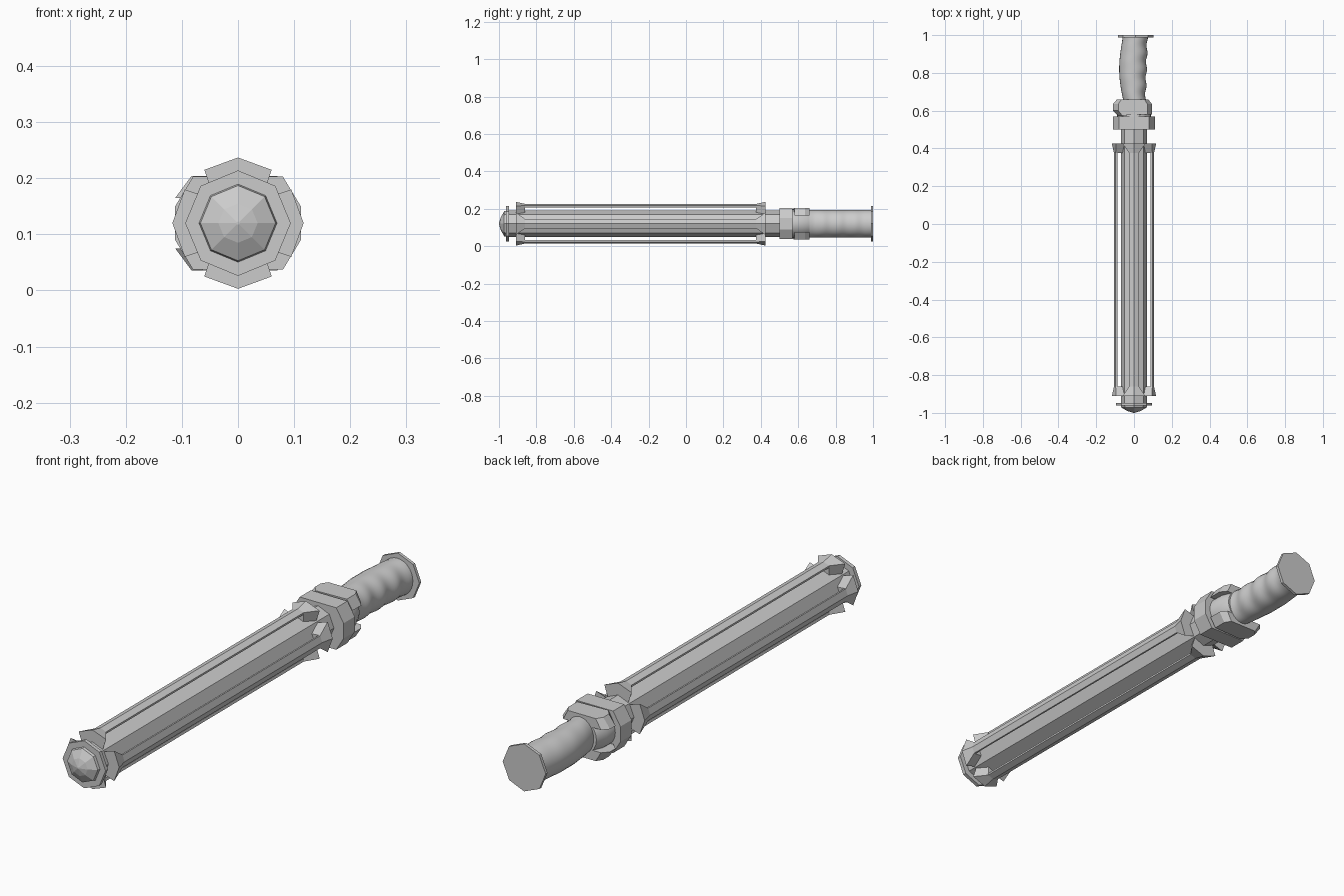
import bpy, bmesh, math
from math import sin, cos, pi

if "Cube" in bpy.data.objects:
    bpy.data.objects.remove(bpy.data.objects["Cube"])

ZC = 0.12  # height of the baton's long axis


def make(name, bm, smooth=False):
    bmesh.ops.recalc_face_normals(bm, faces=bm.faces)
    me = bpy.data.meshes.new(name)
    bm.to_mesh(me)
    bm.free()
    ob = bpy.data.objects.new(name, me)
    bpy.context.collection.objects.link(ob)
    ob.location.z = ZC
    if smooth:
        bpy.context.view_layer.objects.active = ob
        ob.select_set(True)
        bpy.ops.object.shade_smooth_by_angle(angle=math.radians(50))
        ob.select_set(False)
    return ob


def loft(name, sections, smooth=False, turn=0):
    """Skin a list of (y, [(x, z), ...]) cross-sections and cap both ends."""
    bm = bmesh.new()
    c, s = cos(turn), sin(turn)
    rings = [[bm.verts.new((x * c - z * s, y, x * s + z * c)) for x, z in pts]
             for y, pts in sections]
    n = len(rings[0])
    for a, b in zip(rings, rings[1:]):
        for i in range(n):
            j = (i + 1) % n
            bm.faces.new((a[i], a[j], b[j], b[i]))
    bm.faces.new(rings[0])
    bm.faces.new(rings[-1])
    return make(name, bm, smooth)


def ring(rx, rz=None, n=8, cx=0):
    rz = rz or rx
    return [(cx + rx * cos(2 * pi * i / n), rz * sin(2 * pi * i / n)) for i in range(n)]


def roof(peak, half, edge, base_half, base):
    """Ridged plate cross-section sitting on the +z side."""
    return [(0, peak), (half, edge), (base_half, base), (-base_half, base), (-half, edge)]


# Octagonal core, front flange and pointed tip
loft("core", [(-0.955, ring(0.07)), (0.51, ring(0.07))])
loft("front_flange", [(-0.962, ring(0.094)), (-0.947, ring(0.094))])
loft("tip", [(-0.96, ring(0.07)), (-0.972, ring(0.067)), (-0.99, ring(0.035)), (-1.0, ring(0.003))])

# Four rails, each held by a flared bracket at either end
wide = roof(0.117, 0.06, 0.095, 0.045, 0.05)
slim = roof(0.106, 0.025, 0.097, 0.023, 0.06)
rail = roof(0.106, 0.025, 0.097, 0.022, 0.087)
for k in range(4):
    a = k * pi / 2
    loft(f"rail_{k}", [(-0.9, rail), (0.41, rail)], turn=a)
    loft(f"front_bracket_{k}", [(-0.91, wide), (-0.86, slim)], turn=a)
    loft(f"rear_bracket_{k}", [(0.375, slim), (0.425, wide)], turn=a)

# Hexagonal collar behind the shaft
hexa = [(0.112, 0.03), (0.08, 0.083), (-0.08, 0.083), (-0.112, 0.03),
        (-0.112, -0.03), (-0.08, -0.083), (0.08, -0.083), (0.112, -0.03)]
loft("collar", [(0.5, hexa), (0.57, hexa)])

# Hand guard: rounded hub with a cut-cornered plate above and below
loft("guard_hub", [(0.565, ring(0.09, 0.078, 24)), (0.62, ring(0.088, 0.077, 24)),
                   (0.66, ring(0.07, 0.07, 24))], True)
outline = [(-0.085, 0.575), (-0.112, 0.6), (-0.112, 0.635), (-0.09, 0.66),
           (0.075, 0.66), (0.095, 0.635), (0.095, 0.58)]
for name, s in (("guard_plate_top", 1), ("guard_plate_bottom", -1)):
    bm = bmesh.new()
    lo = [bm.verts.new((x, y, s * 0.045)) for x, y in outline]
    hi = [bm.verts.new((x * 0.74, y, s * 0.084)) for x, y in outline]
    bm.faces.new(lo)
    bm.faces.new(hi)
    for i in range(len(lo)):
        j = (i + 1) % len(lo)
        bm.faces.new((lo[i], lo[j], hi[j], hi[i]))
    make(name, bm)

# Grip: swelling palm side, four finger grooves on the other
secs = []
N = 32
for i in range(N + 1):
    t = i / N
    left = -0.055 - 0.02 * sin(pi * min(1, t * 1.05)) - 0.007 * t
    right = 0.064 + 0.01 * t - 0.007 * (1 - cos(2 * pi * 4 * t)) / 2
    secs.append((0.645 + 0.345 * t,
                 ring((right - left) / 2, 0.073, 28, (right + left) / 2)))
loft("grip", secs, True)

# Octagonal end cap
loft("end_cap", [(0.988, ring(0.094, cx=0.008)), (1.0, ring(0.094, cx=0.008))])
